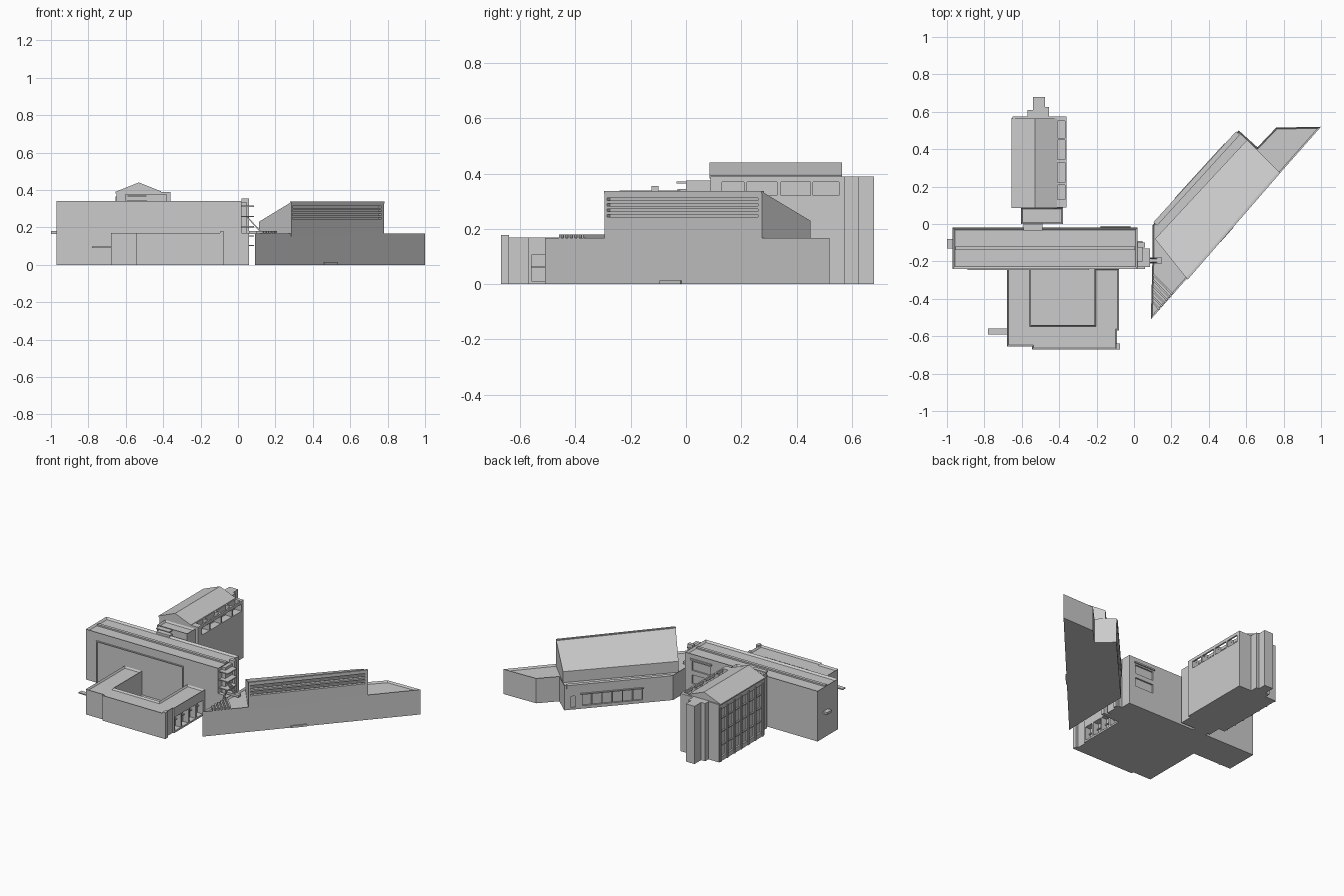
import bpy, bmesh
from mathutils import Vector

if "Cube" in bpy.data.objects:
    bpy.data.objects.remove(bpy.data.objects["Cube"])


def prism(name, pts, z0, z1, rim=0, depth=0.012):
    """Extruded outline; z1 may be a height per point; rim makes a parapet."""
    tops = z1 if isinstance(z1, (list, tuple)) else [z1] * len(pts)
    bm = bmesh.new()
    lo = [bm.verts.new((p[0], p[1], z0)) for p in pts]
    hi = [bm.verts.new((p[0], p[1], z)) for p, z in zip(pts, tops)]
    bm.faces.new(lo)
    top = bm.faces.new(hi)
    n = len(pts)
    for i in range(n):
        j = (i + 1) % n
        bm.faces.new((lo[i], lo[j], hi[j], hi[i]))
    bmesh.ops.recalc_face_normals(bm, faces=bm.faces[:])
    if rim:
        bmesh.ops.inset_region(bm, faces=[top], thickness=rim, use_even_offset=True)
        bmesh.ops.translate(bm, verts=top.verts[:], vec=(0, 0, -depth))
    me = bpy.data.meshes.new(name)
    bm.to_mesh(me)
    bm.free()
    ob = bpy.data.objects.new(name, me)
    bpy.context.collection.objects.link(ob)
    return ob


def box(name, x0, x1, y0, y1, z0, z1, rim=0):
    return prism(name, [(x0, y0), (x1, y0), (x1, y1), (x0, y1)], z0, z1, rim)


def along(name, p, q, u0, u1, d0, d1, z0, z1):
    """Box on the wall line p-q: u is the fraction along, d the offset to its right."""
    p, q = Vector(p), Vector(q)
    t = q - p
    n = Vector((t.y, -t.x)).normalized()
    a, b = p + t * u0, p + t * u1
    return prism(name, [a + n * d0, b + n * d0, b + n * d1, a + n * d1], z0, z1)


def cut(ob, cutters):
    for c in cutters:
        c.hide_render = True
        m = ob.modifiers.new("cut", 'BOOLEAN')
        m.object = c
        m.operation = 'DIFFERENCE'
        m.solver = 'EXACT'
        bpy.context.view_layer.objects.active = ob
        bpy.ops.object.modifier_apply(modifier=m.name)
        bpy.data.objects.remove(c)


def beam(name, a, b, w):
    a, b = Vector(a), Vector(b)
    bpy.ops.mesh.primitive_cube_add(size=1, location=(a + b) / 2)
    ob = bpy.context.object
    ob.name = name
    ob.scale = (w, w, (b - a).length)
    ob.rotation_euler = (b - a).to_track_quat('Z', 'Y').to_euler()


# Main slab block with parapet, front frame and west balcony
slab = box("main_block", -0.97, 0.02, -0.24, -0.02, 0, 0.34, rim=0.012)
cut(slab, [box("c", -0.17, -0.03, -0.03, 0, z, z + 0.06) for z in (0.14, 0.23)])
box("main_roof_ridge", -0.955, 0.005, -0.14, -0.12, 0.32, 0.338)
box("front_frame_top", -0.89, -0.24, -0.247, -0.239, 0.278, 0.285)
for x in (-0.89, -0.247):
    box("front_frame_side", x, x + 0.007, -0.247, -0.239, 0, 0.278)
box("rear_wall_canopy", -0.18, -0.02, -0.021, -0.012, 0.30, 0.31)
box("west_balcony", -1.0, -0.969, -0.13, -0.08, 0.165, 0.18)

# Front wing wrapped around an open court
wing = prism("front_wing", [(-0.68, -0.239), (-0.68, -0.655), (-0.545, -0.655), (-0.545, -0.67),
                            (-0.09, -0.67), (-0.09, -0.57), (-0.08, -0.57), (-0.08, -0.239),
                            (-0.21, -0.239), (-0.21, -0.54), (-0.55, -0.54), (-0.55, -0.239)],
             0, 0.17, rim=0.008)
east_bays = [(-0.56 + 0.078 * i, -0.495 + 0.078 * i) for i in range(4)]
cut(wing, [box("c", -0.12, -0.05, a, b, 0.012, 0.105) for a, b in east_bays])
for a, b in east_bays:
    box("east_window_rail", -0.115, -0.108, a - 0.002, b + 0.002, 0.06, 0.066)
box("court_floor", -0.56, -0.2, -0.55, -0.23, 0, 0.008)
box("front_corner_pier", -0.095, -0.075, -0.67, -0.64, 0, 0.178)
box("side_canopy", -0.78, -0.679, -0.59, -0.56, 0.09, 0.097)

# Rear tower: cut terrace openings on the east, window bays on the west
tower = box("rear_tower", -0.65, -0.36, 0.088, 0.575, 0, 0.39)
terrace = [(0.13, 0.21), (0.22, 0.33), (0.343, 0.45), (0.46, 0.553)]
cuts = []
for a, b in terrace:
    cuts += [box("c", -0.41, -0.34, a, b, 0.322, 0.37),
             box("c", -0.408, -0.37, a + 0.001, b - 0.001, 0.33, 0.45)]
bays = [(0.12 + 0.075 * i, 0.18 + 0.075 * i) for i in range(6)]
cuts += [box("c", -0.7, -0.638, a, b, 0.03, 0.35) for a, b in bays]
cut(tower, cuts)
for i in range(7):
    y = 0.1125 + 0.075 * i
    box("west_fin", -0.656, -0.645, y - 0.004, y + 0.004, 0.0, 0.365)
for z in (0.1, 0.19, 0.28):
    box("west_window_rail", -0.647, -0.637, 0.115, 0.56, z, z + 0.008)

# Gabled roof of the tower
roof = [(-0.655, 0.382), (-0.655, 0.39), (-0.53, 0.44), (-0.412, 0.393), (-0.412, 0.382)]
bm = bmesh.new()
ends = [[bm.verts.new((x, y, z)) for x, z in roof] for y in (0.085, 0.565)]
for e in ends:
    bm.faces.new(e)
for i in range(5):
    j = (i + 1) % 5
    bm.faces.new((ends[0][i], ends[0][j], ends[1][j], ends[1][i]))
bmesh.ops.recalc_face_normals(bm, faces=bm.faces[:])
me = bpy.data.meshes.new("tower_gable_roof")
bm.to_mesh(me)
bm.free()
bpy.context.collection.objects.link(bpy.data.objects.new("tower_gable_roof", me))

# Link between tower and slab, rear stair shafts
box("tower_link", -0.605, -0.38, 0.0, 0.089, 0, 0.375, rim=0.008)
box("link_passage", -0.59, -0.49, -0.03, 0.002, 0, 0.345)
box("link_canopy", -0.59, -0.49, -0.035, 0.005, 0.364, 0.371)
box("rear_shaft_wide", -0.57, -0.455, 0.574, 0.61, 0, 0.39)
box("rear_shaft_narrow", -0.54, -0.475, 0.609, 0.68, 0, 0.39)
box("rear_shaft_step", -0.475, -0.455, 0.609, 0.625, 0, 0.39)

# East stair end of the slab: piers, landings and bridge
box("stair_core", 0.019, 0.045, -0.2, -0.09, 0, 0.335)
box("stair_pier_rear", 0.02, 0.06, -0.125, -0.1, 0, 0.355)
box("stair_pier_front", 0.02, 0.06, -0.24, -0.215, 0, 0.17)
for z in (0.1, 0.15, 0.2, 0.255, 0.31):
    box("stair_landing", 0.02, 0.085, -0.23, -0.13, z, z + 0.007)
box("bridge", 0.06, 0.15, -0.21, -0.18, 0.165, 0.18)
for y in (-0.205, -0.185):
    beam("bridge_strut", (0.05, y, 0.255), (0.12, y, 0.178), 0.006)

# Diagonal wing base
b0, b1 = (0.10, -0.005), (0.56, 0.50)
base = prism("diagonal_base", [(0.09, -0.51), (1.0, 0.52), (0.76, 0.515), (0.66, 0.41), b1, b0,
                               (0.10, -0.13)], 0, 0.168, rim=0.008)
panes = [(0.28 + 0.094 * i, 0.365 + 0.094 * i) for i in range(6)]
cut(base, [along("c", b0, b1, a, b, -0.03, 0.012, 0.02, 0.095) for a, b in panes]
    + [along("c", b0, b1, 0.9, 0.94, -0.03, 0.012, 0.01, 0.09)])
along("base_rear_eave", b0, b1, 0.02, 0.98, -0.007, 0.02, 0.145, 0.168)
along("window_surround", b0, b1, 0.27, 0.85, -0.01, 0.005, 0.098, 0.105)
along("front_sill", (0.09, -0.51), (1.0, 0.52), 0.405, 0.48, -0.002, 0.006, 0, 0.014)

# Upper hall with a lean-to roof and two long louvre slots
f0, f1 = (0.285, -0.295), (0.78, 0.275)
hall = prism("upper_hall", [f0, f1, (0.605, 0.45), (0.112, -0.08)], 0.15,
             [0.335, 0.335, 0.23, 0.23])
slots = (0.244, 0.284)
cut(hall, [along("c", f0, f1, 0.015, 0.975, -0.018, 0.03, z, z + 0.029) for z in slots])
for z in slots:
    along("hall_louvre", f0, f1, 0.01, 0.98, -0.014, -0.002, z + 0.009, z + 0.019)
along("hall_roof_edge", f0, f1, 0, 1, -0.01, 0.003, 0.328, 0.337)

# Slats over the terrace tip
for i in range(6):
    y = -0.27 - 0.03 * i
    t = (y + 0.499) / 2.13
    along("terrace_slat", (0.102, y), (0.10 + t, y - t), 0, 0.97, -0.005, 0.005, 0.155, 0.18)
